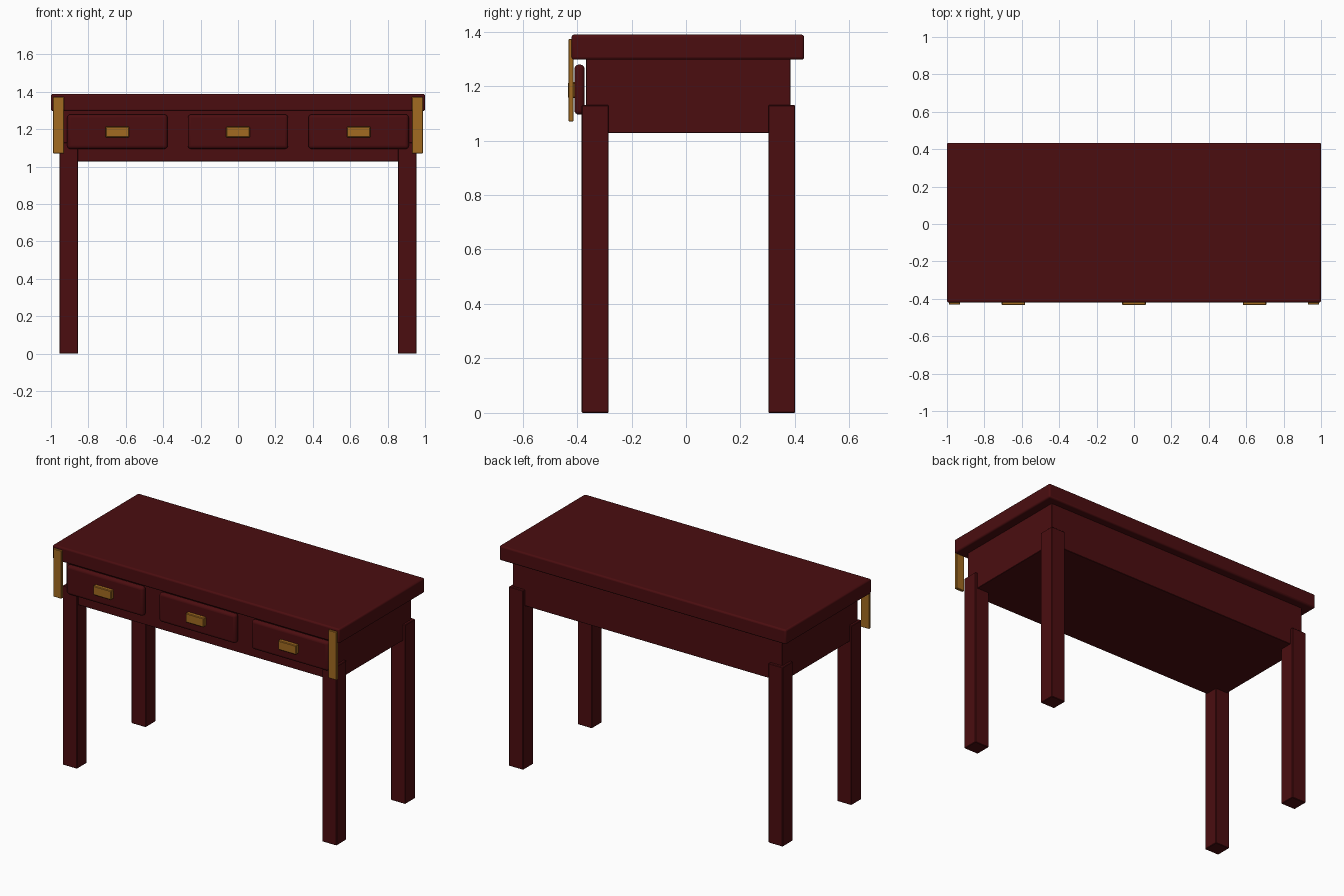
import bpy

cube = bpy.data.objects.get("Cube")
if cube:
    bpy.data.objects.remove(cube, do_unlink=True)


def make_material(name, rgb):
    mat = bpy.data.materials.new(name)
    mat.use_nodes = True
    color = (*rgb, 1.0)
    mat.diffuse_color = color
    mat.node_tree.nodes["Principled BSDF"].inputs["Base Color"].default_value = color
    return mat


wood = make_material("dark red wood", (0.07, 0.004, 0.005))
brass = make_material("aged brass", (0.36, 0.145, 0.015))


def box(name, xs, ys, zs, mat, bevel=0.003, segments=1):
    """Bevelled box spanning the given (min, max) ranges."""
    spans = (xs, ys, zs)
    bpy.ops.mesh.primitive_cube_add(size=1, location=[(a + b) / 2 for a, b in spans])
    obj = bpy.context.object
    obj.name = name
    obj.scale = [b - a for a, b in spans]
    bpy.ops.object.transform_apply(location=False, rotation=False, scale=True)
    obj.data.materials.append(mat)
    mod = obj.modifiers.new("soft edges", 'BEVEL')
    mod.width = bevel
    mod.segments = segments
    if segments > 1:
        bpy.ops.object.shade_smooth_by_angle()
    return obj


def mirrored(side, inner, outer):
    return tuple(sorted((side * inner, side * outer)))


# Table top and the drawer case beneath it
box("table_top", (-1, 1), (-0.42, 0.434), (1.297, 1.389), wood, 0.01, 3)
box("drawer_case", (-0.94, 0.94), (-0.368, 0.383), (1.028, 1.30), wood, 0.002)

# Legs and the brass corner straps
for side, label in ((-1, "right"), (1, "left")):
    leg_x = mirrored(side, 0.855, 0.955)
    box(f"front_leg_{label}", leg_x, (-0.383, -0.284), (0, 1.13), wood)
    box(f"back_leg_{label}", leg_x, (0.302, 0.401), (0, 1.13), wood)
    box(f"corner_strap_{label}", mirrored(side, 0.93, 0.988),
        (-0.431, -0.413), (1.07, 1.372), brass, 0.002)

# Three rounded drawer fronts, each with a brass pull
for x, label in ((-0.645, "right"), (0, "middle"), (0.645, "left")):
    box(f"drawer_front_{label}", (x - 0.268, x + 0.268),
        (-0.41, -0.372), (1.095, 1.279), wood, 0.017, 4)
    box(f"drawer_pull_{label}", (x - 0.063, x + 0.063),
        (-0.434, -0.405), (1.156, 1.214), brass, 0.004)
